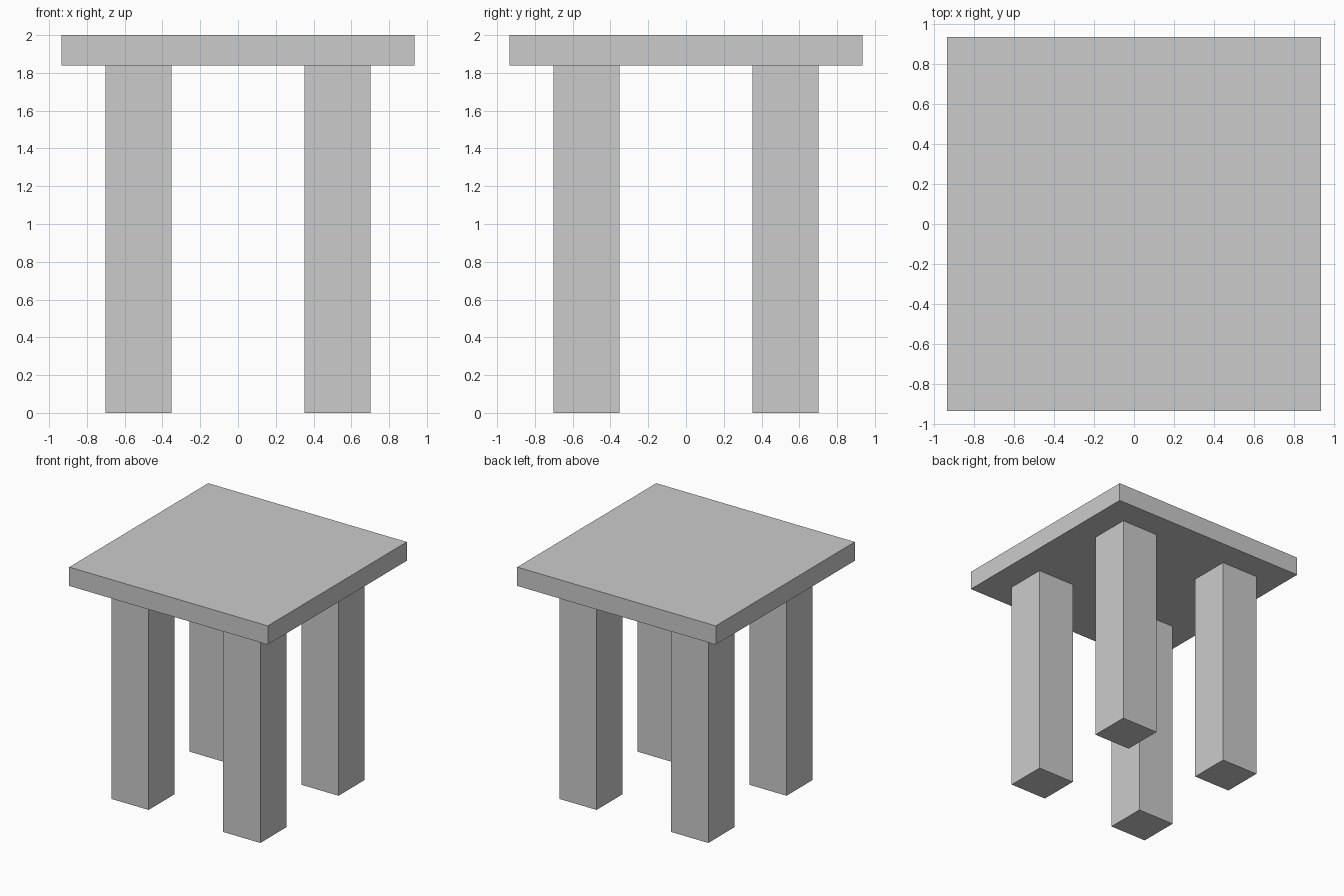
import bpy

if "Cube" in bpy.data.objects:
    bpy.data.objects.remove(bpy.data.objects["Cube"])


def box(name, lo, hi):
    """Axis-aligned box between two corners."""
    centre = [(a + b) / 2 for a, b in zip(lo, hi)]
    bpy.ops.mesh.primitive_cube_add(size=1, location=centre)
    ob = bpy.context.object
    ob.name = name
    ob.scale = [b - a for a, b in zip(lo, hi)]
    bpy.ops.object.transform_apply(location=False, rotation=False, scale=True)
    return ob


HALF_TOP = 0.935
TOP_Z = 1.84
LEG_POS = 0.526
LEG_HALF = 0.175

# Square slab top
box("table_top", (-HALF_TOP, -HALF_TOP, TOP_Z), (HALF_TOP, HALF_TOP, 2.0))

# Four square legs
for y_name, sy in (("front", -1), ("back", 1)):
    for x_name, sx in (("left", -1), ("right", 1)):
        x, y = sx * LEG_POS, sy * LEG_POS
        box(f"{y_name}_{x_name}_leg",
            (x - LEG_HALF, y - LEG_HALF, 0),
            (x + LEG_HALF, y + LEG_HALF, TOP_Z))
